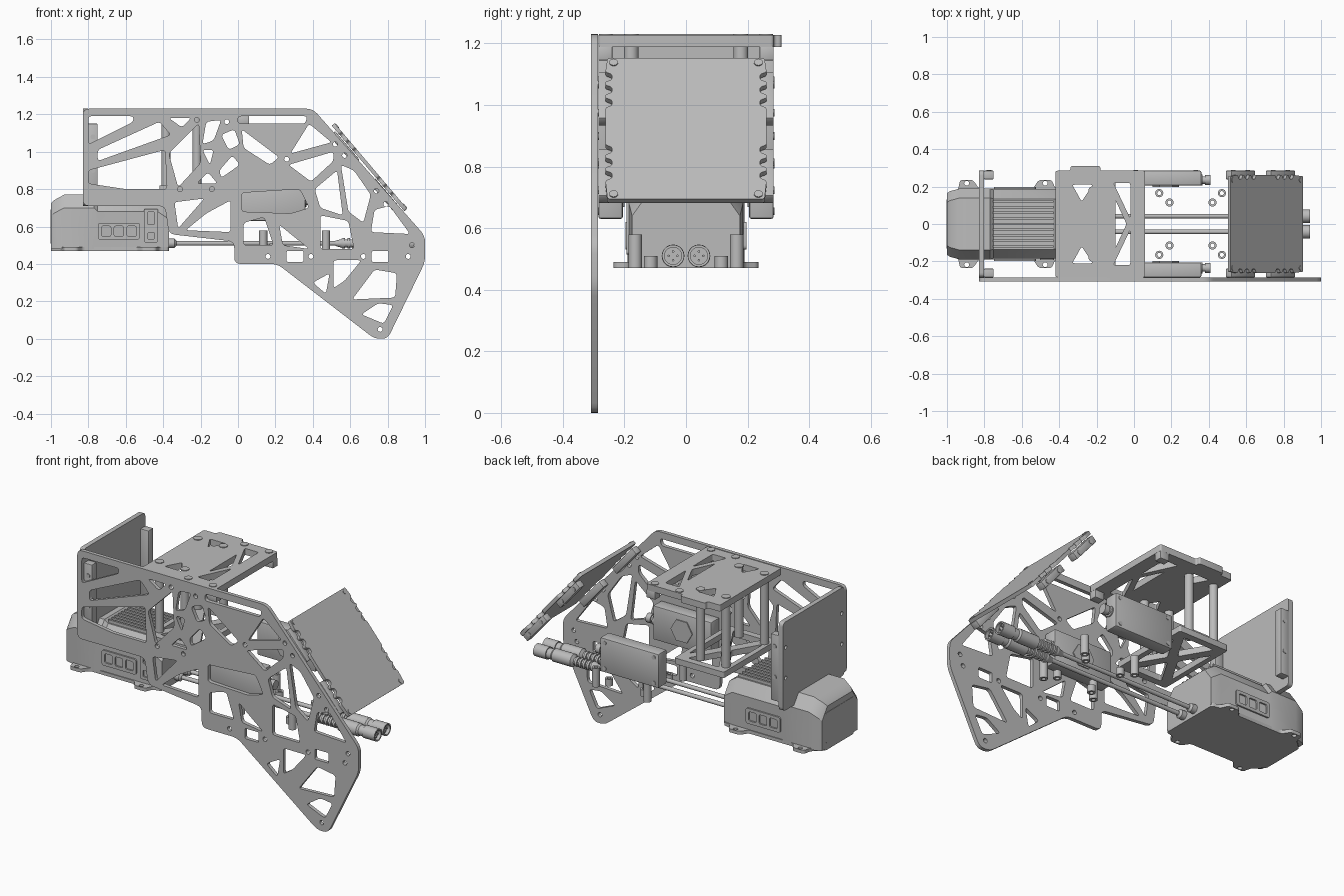
import bpy, bmesh, math
from mathutils import Matrix, Vector

if "Cube" in bpy.data.objects:
    bpy.data.objects.remove(bpy.data.objects["Cube"])

grey = bpy.data.materials.new("machined_grey")
grey.use_nodes = True
tone = (0.5, 0.5, 0.5, 1)
grey.diffuse_color = tone
grey.node_tree.nodes["Principled BSDF"].inputs["Base Color"].default_value = tone
parts = []


def finish(name, mesh, matrix=Matrix()):
    obj = bpy.data.objects.new(name, mesh)
    bpy.context.scene.collection.objects.link(obj)
    obj.matrix_world = matrix
    mesh.materials.clear()
    mesh.materials.append(grey)
    parts.append(obj)
    return obj


def rounded(points, radius):
    """Round every corner of a polygon."""
    result = []
    corners = [Vector(p) for p in points]
    for i, corner in enumerate(corners):
        before, after = corners[i - 1] - corner, corners[(i + 1) % len(corners)] - corner
        start = corner + before.normalized() * min(radius, before.length * .45)
        end = corner + after.normalized() * min(radius, after.length * .45)
        for step in range(5):
            t = step / 4
            result.append(start * (1 - t) ** 2 + corner * 2 * t * (1 - t) + end * t * t)
    return result


def circle(x, y, radius, sides=16):
    turn = math.tau / sides
    return [(x + radius * math.cos(i * turn), y + radius * math.sin(i * turn)) for i in range(sides)]


def plate(name, loops, thickness, matrix):
    """Flat sheet: the first loop is the outline, the rest are holes."""
    curve = bpy.data.curves.new(name, "CURVE")
    curve.dimensions = "2D"
    curve.fill_mode = "BOTH"
    curve.extrude = thickness / 2
    for loop in loops:
        spline = curve.splines.new("POLY")
        spline.points.add(len(loop) - 1)
        for point, (x, y) in zip(spline.points, loop):
            point.co = (x, y, 0, 1)
        spline.use_cyclic_u = True
    temp = bpy.data.objects.new(name, curve)
    bpy.context.scene.collection.objects.link(temp)
    bpy.context.view_layer.update()
    mesh = bpy.data.meshes.new_from_object(temp.evaluated_get(bpy.context.evaluated_depsgraph_get()))
    bpy.data.objects.remove(temp)
    return finish(name, mesh, matrix)


def box(name, low, high, bevel=0.0, matrix=Matrix()):
    bm = bmesh.new()
    bmesh.ops.create_cube(bm, size=1)
    low, high = Vector(low), Vector(high)
    for v in bm.verts:
        v.co = [(a + b) / 2 + c * (b - a) for a, b, c in zip(low, high, v.co)]
    if bevel:
        bmesh.ops.bevel(bm, geom=bm.edges[:], offset=bevel, segments=2, profile=.5, affect="EDGES")
    mesh = bpy.data.meshes.new(name)
    bm.to_mesh(mesh)
    return finish(name, mesh, matrix)


def turned(name, profile, base, axis, matrix=Matrix(), sides=20):
    """Stepped round part from (distance, radius) pairs along an axis."""
    bm = bmesh.new()
    rings = [[bm.verts.new((x, y, d)) for x, y in circle(0, 0, r, sides)] for d, r in profile]
    for a, b in zip(rings, rings[1:]):
        for i in range(sides):
            j = (i + 1) % sides
            bm.faces.new((a[i], a[j], b[j], b[i]))
    bm.faces.new(rings[0][::-1])
    bm.faces.new(rings[-1])
    mesh = bpy.data.meshes.new(name)
    bm.to_mesh(mesh)
    spin = Vector((0, 0, 1)).rotation_difference(Vector(axis)).to_matrix().to_4x4()
    return finish(name, mesh, matrix @ Matrix.Translation(base) @ spin)


def rod(name, base, axis, length, radius, matrix=Matrix()):
    return turned(name, [(0, radius), (length, radius)], base, axis, matrix)


def at(*place):
    return Matrix.Translation(place)


def hundredths(shape):
    return [(x / 100, y / 100) for x, y in shape]


def rect(x, y, half_x, half_y):
    return [(x - half_x, y - half_y), (x + half_x, y - half_y), (x + half_x, y + half_y), (x - half_x, y + half_y)]


upright = Matrix.Rotation(math.pi / 2, 4, "X")

# Lattice side plate, measured in hundredths
outline = [(-83, 123), (40, 123), (100, 55), (100, 41), (80, 0), (73, 0), (21, 40),
           (-2, 40), (-2, 52), (-37, 56), (-39, 71), (-83, 71)]
rear_holes = [
    [(-80, 119), (-56, 119), (-56, 116), (-80, 104)], [(-75, 101), (-42, 116), (-36, 109), (-75, 95)],
    [(-80, 90), (-39, 101), (-38, 80), (-60, 80), (-80, 83)], [(-37, 118), (-25, 118), (-30, 113)],
    [(-37, 99), (-21, 115), (-20, 94), (-32, 81)], [(-17, 116), (-9, 117), (-13, 106), (-19, 104)],
    [(-9, 109), (-2, 112), (1, 104), (-5, 101)], [(-19, 101), (-13, 101), (-15, 93)],
    [(-3, 98), (1, 93), (-9, 86), (-10, 90)], [(-16, 89), (-11, 83), (-22, 83)],
    [(-34, 73), (-18, 75), (-32, 59)], [(-17, 67), (-4, 74), (-4, 57), (-28, 58)]]
front_holes = [
    [(0, 119), (37, 119), (36, 115), (0, 115)], [(2, 112), (22, 97), (17, 93), (3, 102)],
    [(28, 99), (38, 115), (50, 105)], [(27, 93), (51, 100), (51, 95), (39, 84)],
    [(55, 93), (62, 90), (71, 77), (67, 62), (59, 68)], [(41, 80), (53, 90), (56, 66), (44, 70)],
    [(73, 69), (81, 71), (92, 56), (71, 57)], [(2, 78), (33, 80), (38, 70), (28, 67), (2, 68)]]
lower_holes = [
    [(3, 62), (14, 65), (19, 50), (3, 50)], [(22, 61), (38, 48), (24, 50)],
    [(44, 66), (59, 63), (62, 48), (44, 48)], [(51, 42), (66, 42), (57, 31), (51, 27)],
    [(40, 30), (49, 35), (47, 24)], [(61, 21), (73, 37), (85, 35), (84, 22)],
    [(66, 13), (75, 19), (83, 18), (78, 8)]]
bolt_holes = [(16, 44), (39, 44), (67, 44), (91, 44), (93, 50), (76, 5), (79, 72), (74, 79),
              (57, 98), (52, 104), (26, 96), (-31, 80), (-14, 80), (-6, 116), (-22, 117)]
loops = [rounded(hundredths(outline), .035)]
loops += [rounded(hundredths(h), .018) for h in rear_holes + front_holes + lower_holes]
loops += [rounded(rect(x, .44, .045, .03), .01) for x in (.305, .76)]
loops += [circle(x, z, .013) for x, z in hundredths(bolt_holes)]
plate("lattice_side_plate", loops, .022, at(0, -.297, 0) @ upright)

# Rear wall with its corner brackets
turn_side = Matrix.Rotation(math.pi / 2, 4, "Z") @ upright
wall = [rounded(rect(0, .97, .285, .26), .025)]
wall += [circle(s * .26, z, .011) for s in (-1, 1) for z in (.9, 1.08)]
plate("rear_wall", wall, .028, at(-.816, 0, 0) @ turn_side)
for s in (-1, 1):
    box("wall_bracket", (-.802, s * .262 - .023, .76), (-.75, s * .262 + .023, 1.15), .004)
    for z in (.9, 1.08):
        rod("bracket_screw", (-.775, s * .28, z), (0, s, 0), .008, .013)

# Top deck, lower deck and the posts between them
deck = [(-.42, -.285), (.06, -.285), (.06, .285), (-.18, .285), (-.18, .31), (-.34, .31), (-.34, .285), (-.42, .285)]
deck_loops = [rounded(deck, .012), rounded([(-.1, .13), (-.1, -.13), (-.04, 0)], .012)]
for s in (-1, 1):
    for hole in ([(-.33, .21), (-.22, .21), (-.28, .12)], [(-.11, .22), (-.02, .22), (-.02, .03)]):
        deck_loops.append(rounded([(x, s * y) for x, y in hole], .012))
plate("top_deck", deck_loops, .038, at(0, 0, 1.208))
lower = [rounded(rect(-.26, 0, .16, .25), .012)]
for s in (-1, 1):
    lower.append(rounded([(-.36, s * .21), (-.16, s * .21), (-.26, s * .04)], .015))
    lower.append(rounded([(-.26 + s * .13, -.16), (-.26 + s * .13, .16), (-.26 + s * .035, 0)], .015))
plate("lower_deck", lower, .035, at(0, 0, .802))
for s in (-1, 1):
    for x in (-.385, -.22):
        rod("deck_post", (x, s * .178, .815), (0, 0, 1), .38, .024)
        rod("deck_screw", (x, s * .178, 1.225), (0, 0, 1), .006, .024)
    for x in (-.14, .02):
        rod("deck_screw", (x, s * .26, 1.225), (0, 0, 1), .006, .022)
    box("deck_edge_block", (.0, s * .262 - .023, 1.145), (.06, s * .262 + .023, 1.192), .004)

# Two electronics housings with round sockets
for s in (-1, 1):
    box("electronics_housing", (-.02, s * .245 - .04, .63), (.36, s * .245 + .04, .83), .008)
    for x in (.01, .33):
        for z in (.655, .805):
            rod("housing_screw", (x, s * .283, z), (0, s, 0), .005, .012)
    plate("housing_badge_plate", [circle(.17, .73, .07, 6)], .008, at(0, s * .203, 0) @ upright)
    turned("housing_socket", [(0, .03), (.012, .03), (.012, .02), (.025, .02), (.025, .027), (.055, .027)],
           (.355, s * .235, .735), (1, 0, 0))

# Sensor body lofted from chamfered sections: x, half width, top
bm = bmesh.new()
rings = []
for x, w, top in ((-1, .165, .725), (-.985, .175, .74), (-.93, .19, .77), (-.77, .19, .77),
                  (-.75, .185, .75), (-.43, .185, .75), (-.37, .175, .71)):
    half = [(w, .48), (w, top - .07), (w - .05, top)]
    ring = half + [(-y, z) for y, z in reversed(half)]
    rings.append([bm.verts.new((x, y, z)) for y, z in ring])
for a, b in zip(rings, rings[1:]):
    for i in range(len(a)):
        j = (i + 1) % len(a)
        bm.faces.new((a[i], a[j], b[j], b[i]))
bm.faces.new(rings[0][::-1])
bm.faces.new(rings[-1])
bmesh.ops.recalc_face_normals(bm, faces=bm.faces)
body = bpy.data.meshes.new("sensor_body")
bm.to_mesh(body)
finish("sensor_body", body)
for i in range(-4, 5):
    box("cooling_fin", (-.755, i * .03 - .006, .74), (-.43, i * .03 + .006, .768))
half = [(-1, .13), (-.94, .185), (-.93, .235), (-.86, .235), (-.83, .19), (-.54, .19), (-.51, .235), (-.44, .235), (-.42, .19), (-.37, .18)]
base = half + [(x, -y) for x, y in reversed(half)]
lugs = [circle(x, s * .218, .013) for x in (-.895, -.475) for s in (-1, 1)]
plate("sensor_base", [rounded(base, .015)] + lugs, .02, at(0, 0, .48))
plate("sensor_rear_panel", [rounded(rect(0, .6, .13, .09), .01)], .006, at(-.999, 0, 0) @ turn_side)
for s in (-1, 1):
    frame = [rounded(rect(-.637, .575, .112, .045), .015)]
    frame += [rounded(rect(x, .575, .025, .027), .01) for x in (-.705, -.637, -.569)]
    plate("window_frame", frame, .009, at(0, s * .192, 0) @ upright)
port = [rounded(rect(-.465, .605, .037, .09), .01), rounded(rect(-.465, .645, .018, .035), .008),
        rounded(rect(-.465, .55, .018, .018), .008)]
plate("port_frame", port, .009, at(0, -.189, 0) @ upright)

# Cables with ribbed round connectors
grip = [(0, .014), (.03, .022)]
for i in range(5):
    d = .04 + i * .026
    grip += [(d, .028), (d + .013, .028), (d + .013, .021), (d + .025, .021)]
grip += [(.18, .037), (.3, .037), (.31, .03), (.34, .03), (.34, .036), (.42, .036), (.42, .028), (.4, .028)]
for s in (-1, 1):
    y = s * .042
    rod("cable", (-.37, y, .51), (1, 0, 0), .92, .012)
    turned("cable_gland", [(0, .025), (.035, .025), (.045, .014)], (-.375, y, .51), (1, 0, 0))
    turned("cable_connector", grip, (.52, y, .51), (1, 0, 0))
    for a, b in circle(0, 0, .014, 4):
        rod("connector_pin", (.915, y + a, .51 + b), (1, 0, 0), .015, .004)
    # Hollow spacers under the housings
    for x, off, height in ((.135, .165, .11), (.19, .115, .04), (.42, .115, .04), (.47, .165, .11)):
        tube = [circle(x, s * off, .022), circle(x, s * off, .011)]
        plate("hollow_spacer", tube, height, at(0, 0, .47 + height / 2))

# Tilted square panel with scalloped edges and edge blocks
tilt = at(.703, 0, .917) @ Matrix.Rotation(math.radians(49.7), 4, "Y")
edge = [(-.3, .255)]
for u in (-.22, -.165, -.11, .09, .145, .2):
    edge += [(u - .02, .262), (u - .012, .24), (u + .012, .24), (u + .02, .262)]
edge.append((.3, .255))
panel = edge + [(u, -y) for u, y in reversed(edge)]
plate("tilted_panel", [rounded(panel, .01)], .02, tilt)
for s in (-1, 1):
    for u in (-.165, .165):
        box("panel_edge_block", (u - .1, s * .262 - .023, -.055), (u + .1, s * .262 + .023, -.015), .004, tilt)
        for v in (-.06, .06):
            rod("block_screw", (u + v, s * .283, -.035), (0, s, 0), .005, .012, tilt)
    for u in (-.28, .28):
        rod("panel_screw", (u, s * .235, .008), (0, 0, 1), .006, .014, tilt)

# Crisp edges with smooth round surfaces
for obj in parts:
    obj.select_set(True)
bpy.context.view_layer.objects.active = parts[0]
bpy.ops.object.shade_smooth_by_angle(angle=math.radians(30))
